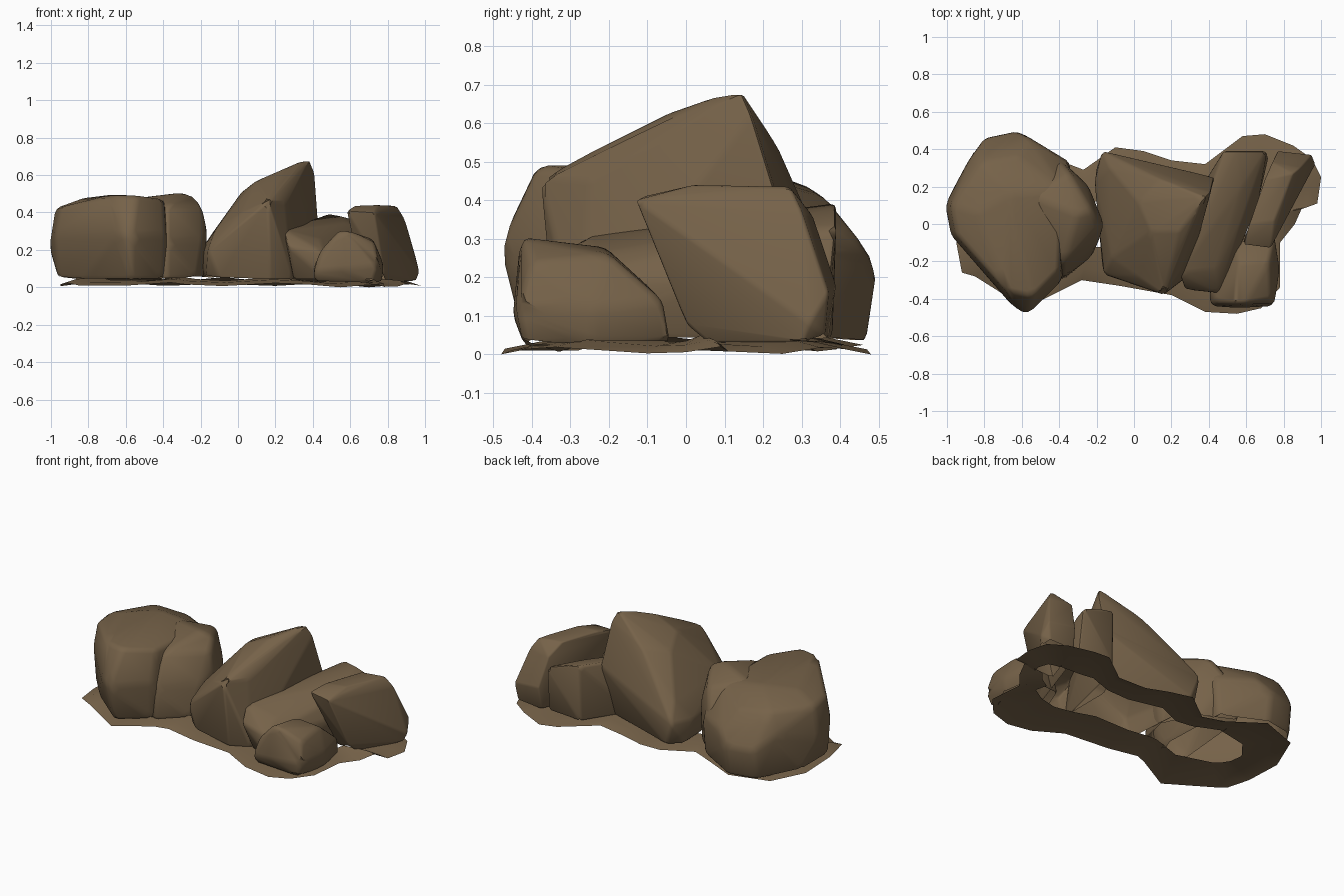
import bpy, bmesh, math

stone = bpy.data.materials.new("brown_stone")
stone.diffuse_color = (0.18, 0.122, 0.066, 1)


def finish(name, bm):
    """Turn a bmesh into a smooth shaded object that keeps its hard edges."""
    me = bpy.data.meshes.new(name)
    bm.to_mesh(me)
    bm.free()
    me.materials.append(stone)
    for p in me.polygons:
        p.use_smooth = True
    me.set_sharp_from_angle(angle=math.radians(42))
    ob = bpy.data.objects.new(name, me)
    bpy.context.collection.objects.link(ob)
    return ob


def rock(name, points, soft=0.03):
    """Chiselled boulder: hull of corner points, bevelled, open underneath."""
    bm = bmesh.new()
    for p in points:
        bm.verts.new(p)
    bmesh.ops.convex_hull(bm, input=bm.verts)
    loose = [v for v in bm.verts if not v.link_faces]
    bmesh.ops.delete(bm, geom=loose, context='VERTS')
    bmesh.ops.dissolve_limit(bm, angle_limit=math.radians(6),
                             verts=bm.verts, edges=bm.edges)
    bmesh.ops.bevel(bm, geom=list(bm.edges), offset=soft, segments=2, profile=0.5,
                    affect='EDGES', clamp_overlap=True)
    bmesh.ops.recalc_face_normals(bm, faces=bm.faces)
    under = [f for f in bm.faces
             if f.normal.z < -0.7 and f.calc_center_median().z < 0.1]
    bmesh.ops.delete(bm, geom=under, context='FACES')
    return finish(name, bm)


# Large boulder at the left
rock("left_boulder", [
    (-0.96, -0.06, 0.05), (-0.96, 0.20, 0.05), (-0.80, 0.44, 0.03), (-0.62, 0.47, 0.03),
    (-0.36, 0.33, 0.04), (-0.34, -0.15, 0.04), (-0.40, -0.29, 0.04), (-0.57, -0.43, 0.04),
    (-0.82, -0.22, 0.04),
    (-1.01, 0.10, 0.22), (-0.98, -0.06, 0.28), (-0.83, -0.24, 0.28), (-0.57, -0.49, 0.28),
    (-0.65, -0.44, 0.28), (-0.62, 0.50, 0.22), (-0.80, 0.46, 0.22), (-0.39, -0.31, 0.28),
    (-0.34, 0.33, 0.28), (-0.88, 0.35, 0.30), (-0.55, 0.45, 0.30),
    (-0.98, 0.10, 0.42), (-0.95, -0.06, 0.43), (-0.82, 0.33, 0.43), (-0.62, 0.36, 0.41),
    (-0.82, -0.17, 0.46), (-0.68, -0.36, 0.49), (-0.54, -0.39, 0.49),
    (-0.40, -0.25, 0.47), (-0.38, 0.18, 0.46),
    (-0.66, 0.16, 0.497), (-0.84, 0.06, 0.475)], 0.025)

# Boulder leaning against it
rock("left_inner_boulder", [
    (-0.55, -0.20, 0.04), (-0.38, -0.30, 0.04), (-0.22, -0.17, 0.05), (-0.18, 0.02, 0.05),
    (-0.28, 0.24, 0.05), (-0.50, 0.36, 0.04),
    (-0.38, -0.29, 0.25), (-0.19, -0.10, 0.25), (-0.16, 0.00, 0.30), (-0.24, 0.20, 0.28),
    (-0.40, 0.35, 0.30),
    (-0.38, -0.22, 0.44), (-0.19, -0.02, 0.42), (-0.22, 0.07, 0.48), (-0.30, 0.05, 0.51),
    (-0.34, 0.27, 0.44), (-0.55, 0.15, 0.48)], 0.025)

# Tall slanted centre rock with a ridge rising to the back right
rock("centre_peak", [
    (-0.17, -0.22, 0.06), (-0.10, -0.28, 0.05), (0.17, -0.34, 0.04), (0.29, -0.28, 0.04),
    (0.40, 0.18, 0.04), (-0.12, 0.37, 0.05), (-0.20, 0.30, 0.05),
    (-0.16, -0.27, 0.20), (-0.21, 0.22, 0.18), (-0.17, 0.39, 0.20), (0.43, 0.25, 0.36),
    (-0.12, -0.18, 0.31), (-0.13, 0.30, 0.30), (0.02, -0.28, 0.40),
    (0.16, -0.38, 0.46), (0.25, -0.25, 0.45), (-0.06, 0.12, 0.40),
    (0.02, 0.12, 0.51), (0.09, -0.04, 0.565), (0.24, -0.04, 0.63), (0.32, 0.06, 0.665),
    (0.38, 0.14, 0.69), (0.41, 0.17, 0.62), (0.42, 0.22, 0.48), (0.14, 0.24, 0.54),
    (0.28, 0.19, 0.61)], 0.02)

# Low slab on the right of the peak
rock("low_slab", [
    (0.30, -0.28, 0.04), (0.47, -0.36, 0.04), (0.60, 0.05, 0.04), (0.72, 0.36, 0.04),
    (0.48, 0.38, 0.04), (0.30, 0.10, 0.04),
    (0.27, -0.35, 0.22), (0.46, -0.37, 0.19), (0.24, -0.26, 0.31), (0.44, -0.24, 0.26),
    (0.38, 0.02, 0.32), (0.58, 0.02, 0.28), (0.66, 0.10, 0.20), (0.42, 0.22, 0.36),
    (0.58, 0.20, 0.34), (0.48, 0.39, 0.395), (0.56, 0.39, 0.38), (0.71, 0.39, 0.33)], 0.015)

# Upright rock leaning at the far right
rock("right_leaning_rock", [
    (0.66, 0.06, 0.03), (0.80, 0.06, 0.03), (0.95, 0.30, 0.03), (0.93, 0.36, 0.05),
    (0.76, 0.37, 0.04), (0.97, 0.32, 0.08), (0.62, 0.00, 0.20), (0.78, 0.00, 0.08),
    (0.76, -0.05, 0.20), (0.95, 0.37, 0.16), (0.77, 0.39, 0.18),
    (0.58, -0.11, 0.41), (0.73, -0.13, 0.40), (0.62, 0.00, 0.435), (0.75, 0.02, 0.44),
    (0.70, 0.24, 0.435), (0.85, 0.27, 0.435), (0.89, 0.30, 0.37), (0.74, 0.33, 0.36)], 0.02)

# Small rock at the front right
rock("front_small_rock", [
    (0.41, -0.41, 0.03), (0.72, -0.42, 0.02), (0.77, -0.24, 0.03), (0.74, -0.04, 0.03),
    (0.52, -0.06, 0.03), (0.40, -0.34, 0.09), (0.41, -0.44, 0.09), (0.56, -0.45, 0.10),
    (0.75, -0.44, 0.12), (0.78, -0.24, 0.12), (0.75, -0.06, 0.14), (0.54, -0.08, 0.16),
    (0.44, -0.41, 0.20), (0.54, -0.43, 0.305), (0.60, -0.42, 0.30), (0.73, -0.40, 0.24),
    (0.56, -0.21, 0.28), (0.72, -0.20, 0.26)], 0.02)

# Thin ground skirt running round all the rocks, open in the middle
outline = [(-0.95, -0.10), (-0.92, -0.26), (-0.85, -0.28), (-0.58, -0.45), (-0.36, -0.34),
           (-0.28, -0.30), (-0.08, -0.33), (0.20, -0.38), (0.38, -0.47), (0.55, -0.48),
           (0.68, -0.45), (0.78, -0.34), (0.78, -0.10), (0.86, 0.00), (0.90, 0.09),
           (0.98, 0.11), (1.00, 0.25), (0.95, 0.35), (0.85, 0.42), (0.70, 0.48),
           (0.58, 0.47), (0.38, 0.32), (0.20, 0.34), (0.05, 0.39), (-0.10, 0.41),
           (-0.27, 0.29), (-0.40, 0.34), (-0.62, 0.46), (-0.86, 0.38), (-0.95, 0.15)]
bm = bmesh.new()
loops = []
for sx, sy, z in ((1, 1, 0.016), (0.94, 0.8, 0.035), (0.8, 0.4, 0.045)):
    loops.append([bm.verts.new((x * sx, y * sy,
                                max(0, z + 0.01 * math.sin(i * 1.9) - 0.006 * (x > 0.3))))
                  for i, (x, y) in enumerate(outline)])
n = len(outline)
for a, b in zip(loops, loops[1:]):
    for i in range(n):
        j = (i + 1) % n
        bm.faces.new((a[i], a[j], b[j], b[i]))
finish("ground_skirt", bm)
